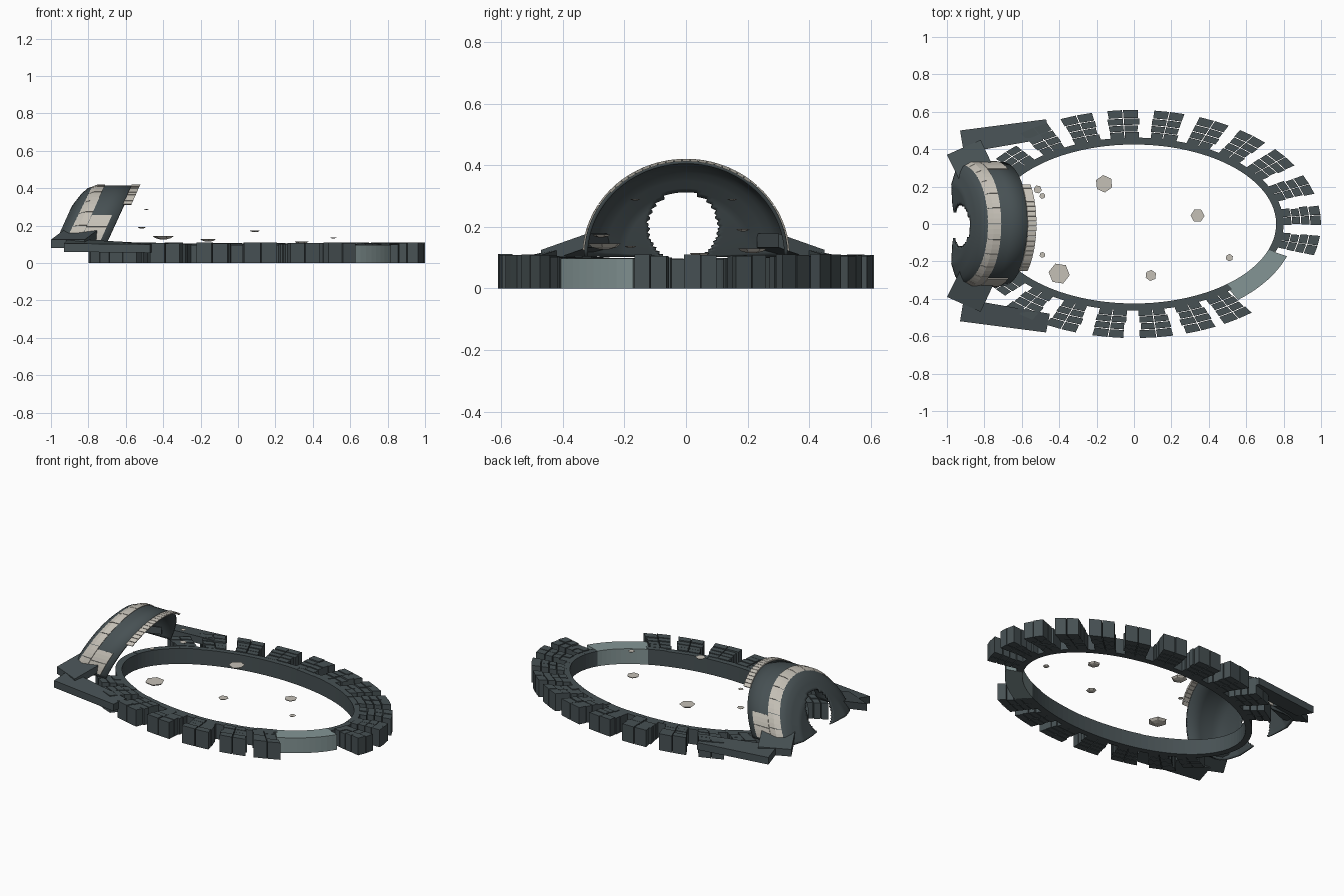
import bpy, bmesh, math, random
from mathutils import Vector

if "Cube" in bpy.data.objects:
    bpy.data.objects.remove(bpy.data.objects["Cube"])

random.seed(4)
rad = math.radians


def material(name, c):
    m = bpy.data.materials.new(name)
    m.diffuse_color = (*c, 1)
    m.use_nodes = True
    m.node_tree.nodes["Principled BSDF"].inputs["Base Color"].default_value = m.diffuse_color
    return m


SLATE = material("slate", (0.063, 0.082, 0.088))
PALE = material("pale_stone", (0.56, 0.53, 0.47))
MIST = material("mist_slate", (0.23, 0.30, 0.30))


def finish(bm, name, mat):
    bmesh.ops.recalc_face_normals(bm, faces=bm.faces[:])
    me = bpy.data.meshes.new(name)
    bm.to_mesh(me)
    bm.free()
    ob = bpy.data.objects.new(name, me)
    bpy.context.collection.objects.link(ob)
    me.materials.append(mat)
    return ob


def loft(bm, sections):
    """Closed solid through a row of equal-sized loops."""
    rows = [[bm.verts.new(p) for p in s] for s in sections]
    n = len(rows[0])
    for a, b in zip(rows, rows[1:]):
        for i in range(n):
            j = (i + 1) % n
            bm.faces.new((a[i], a[j], b[j], b[i]))
    bm.faces.new(rows[0])
    bm.faces.new(rows[-1][::-1])


def sector(bm, t0, t1, inner, outer, h, n=3):
    """Piece of an elliptical wall between two angles in degrees."""
    secs = []
    for i in range(n + 1):
        t = rad(t0 + (t1 - t0) * i / n)
        c, s = math.cos(t), math.sin(t)
        p, q = (inner[0] * c, inner[1] * s), (outer[0] * c, outer[1] * s)
        secs.append([(*p, 0), (*q, 0), (*q, h), (*p, h)])
    loft(bm, secs)


# Inner arena wall, in panels
bm = bmesh.new()
for k in range(33):
    t = -19 + k * 10
    sector(bm, t, t + 10, (0.76, 0.425), (0.80, 0.462), 0.097 + random.uniform(-.002, .002))
finish(bm, "arena_wall", SLATE)

# Pale gate section
bm = bmesh.new()
sector(bm, -50, -19, (0.76, 0.425), (0.865, 0.53), 0.097, 10)
finish(bm, "gate_section", MIST)

# Seating blocks: three rows of two around the wall
bm = bmesh.new()
centres = [137, 122.5, 108, 93.5, 79, 64.5, 50.5, 36, 20.5, 4.5, -11,
           -56, -69, -83, -98, -113, -128, -142]
rows = [(0.0, 0.23, .100), (0.25, 0.46, .102), (0.485, 0.70, .105), (0.725, 1.0, .108)]
for c in centres:
    for f0, f1, h in rows:
        if abs(c) > 130 and f1 > 0.9:
            continue
        for s in (-1, 1):
            w = 5.0 + random.uniform(-.4, .4)
            a, b = sorted((c + s * 0.15, c + s * w))
            e = [(0.795 + 0.205 * f, 0.457 + 0.153 * f) for f in (f0, f1)]
            sector(bm, a, b, e[0], e[1], h + random.uniform(-.003, .003), 1)
finish(bm, "seating_blocks", SLATE)

# Stage canopy: leaning half-barrel with a domed back
PROFILE = [(-.56, 1), (-.75, 1), (-.79, .95), (-.81, .85), (-.83, .65), (-.825, .35), (-.81, .03)]


def canopy_point(xp, r, phi):
    z = 0.105 + 0.305 * r * math.sin(phi)
    return Vector((xp + 0.45 * (z - 0.42), 0.325 * r * math.cos(phi), z))


def radius_at(xp):
    for (x0, r0), (x1, r1) in zip(PROFILE, PROFILE[1:4]):
        if x1 <= xp <= x0:
            return r0 + (r1 - r0) * (x0 - xp) / (x0 - x1)
    return 1


bm = bmesh.new()
pts = [PROFILE[0]]
for (x0, r0), (x1, r1) in zip(PROFILE, PROFILE[1:]):
    n = max(2, round(abs(r1 - r0) / 0.04))
    pts += [(x0 + (x1 - x0) * i / n, r0 + (r1 - r0) * i / n) for i in range(1, n + 1)]
N = 56
grid = [[bm.verts.new(canopy_point(x, r, math.pi * i / N)) for i in range(N + 1)] for x, r in pts]
for a, b in zip(grid, grid[1:]):
    for i in range(N):
        quad = (a[i], a[i + 1], b[i + 1], b[i])
        m = sum((v.co for v in quad), Vector()) / 4
        # ragged opening in the back
        if m.x < -0.84 and math.hypot(m.y + .01, m.z - .2) < 0.115:
            continue
        bm.faces.new(quad)
bmesh.ops.delete(bm, geom=[v for v in bm.verts if not v.link_faces], context='VERTS')
canopy = finish(bm, "stage_canopy", SLATE)
sol = canopy.modifiers.new("thickness", 'SOLIDIFY')
sol.thickness, sol.offset = 0.012, 0
bpy.context.view_layer.objects.active = canopy
canopy.select_set(True)
bpy.ops.object.shade_smooth_by_angle(angle=rad(35))


def slab(bm, xs, p0, p1, lift=.035, n=3):
    """Curved tile lying on the canopy."""
    secs = []
    for i in range(n + 1):
        p = rad(p0 + (p1 - p0) * i / n)
        secs.append([canopy_point(x, radius_at(x) + lift, p) for x in xs] +
                    [canopy_point(x, radius_at(x) + .005, p) for x in reversed(xs)])
    loft(bm, secs)


# Pale band over the canopy, with wider feet
bm = bmesh.new()
for k in range(12):
    slab(bm, (-.795, -.75, -.71), 3 + k * 14.5, 3 + k * 14.5 + 14)
for p in (3, 16, 151, 164):
    slab(bm, (-.708, -.60), p, p + 12.5)
finish(bm, "canopy_band", PALE)

# Planks along the canopy's front edge
bm = bmesh.new()
for k in range(19):
    p = 51 + k * 4.6
    slab(bm, (-.568, -.522), p, p + 4.2, n=1)
finish(bm, "canopy_front_planks", PALE)

# Fallen side plates, mirrored front and back
PLATES = {
    "side_plate": ([(-.93, .50, .105), (-.47, .56, .10), (-.45, .46, .105), (-.91, .38, .13)], .045),
    "upper_plate": ([(-1.0, .37, .125), (-.82, .45, .125), (-.75, .30, .178), (-.93, .23, .178)], .045),
}
for name, (top, th) in PLATES.items():
    for side, s in (("back", 1), ("front", -1)):
        bm = bmesh.new()
        q = [(x, s * (y + (.02 if s < 0 else 0)), z) for x, y, z in top]
        loft(bm, [q, [(x, y, z - th) for x, y, z in q]])
        finish(bm, f"{name}_{side}", SLATE)

# Floating stones: flat six-sided tops, rounded undersides
STONES = [(-.16, .215, .13, .047), (.34, .045, .115, .037), (-.40, -.265, .145, .057),
          (.09, -.275, .175, .03), (.51, -.18, .138, .02), (-.515, .185, .192, .022),
          (-.49, .15, .29, .016), (-.49, -.165, .29, .016)]
for k, (x, y, z, r) in enumerate(STONES):
    bm = bmesh.new()
    a0 = random.random()
    loft(bm, [[(x + r * f * math.cos(a0 + i * math.pi / 3), y + r * f * math.sin(a0 + i * math.pi / 3), z - r * d)
               for i in range(6)] for f, d in ((1, 0), (.75, .2), (.3, .32))])
    finish(bm, f"floating_stone_{k + 1}", PALE)
